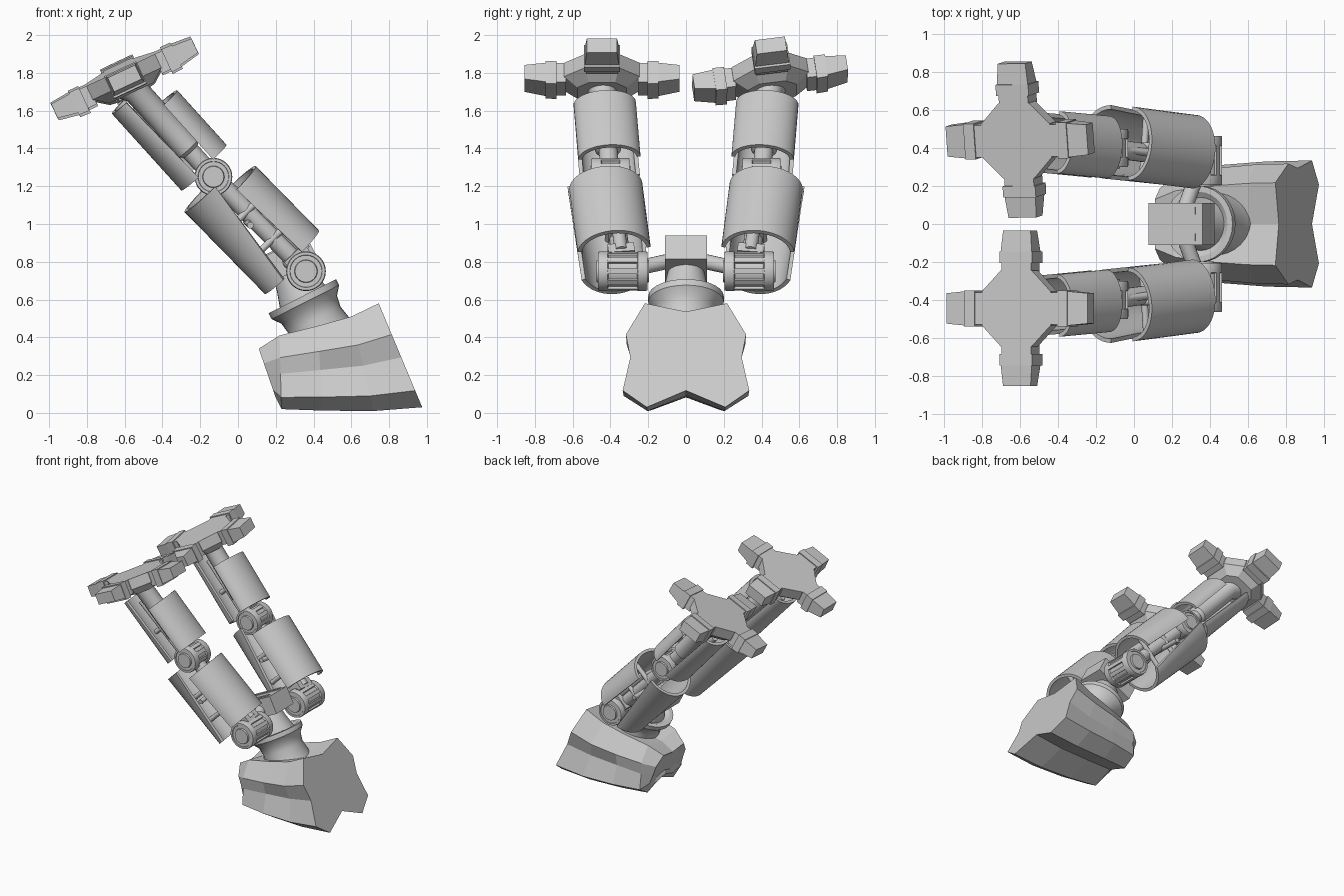
import bpy, bmesh
from math import pi, sin, cos, radians
from mathutils import Vector as V, Matrix

if "Cube" in bpy.data.objects:
    bpy.data.objects.remove(bpy.data.objects["Cube"])

def finish(name, verts, faces, M=Matrix(), smooth=True):
    me = bpy.data.meshes.new(name)
    me.from_pydata([M @ V(v) for v in verts], [], faces)
    bm = bmesh.new(); bm.from_mesh(me)
    bmesh.ops.recalc_face_normals(bm, faces=bm.faces)
    bm.to_mesh(me); bm.free()
    ob = bpy.data.objects.new(name, me)
    bpy.context.collection.objects.link(ob)
    if smooth:
        bpy.ops.object.select_all(action='DESELECT')
        ob.select_set(True)
        bpy.context.view_layer.objects.active = ob
        bpy.ops.object.shade_smooth_by_angle(angle=radians(30))
    return ob

def loft(name, rings, M=Matrix(), smooth=True):
    n = len(rings[0])
    vs = [p for r in rings for p in r]
    fs = [(k*n+i, k*n+(i+1) % n, (k+1)*n+(i+1) % n, (k+1)*n+i)
          for k in range(len(rings)-1) for i in range(n)]
    fs += [tuple(range(n)), tuple(range(len(vs)-n, len(vs)))]
    return finish(name, vs, fs, M, smooth)

def lathe(name, prof, M, n=28):
    # profile of (height, radius) spun around local z
    return loft(name, [[(r*cos(2*pi*i/n), r*sin(2*pi*i/n), h) for i in range(n)] for h, r in prof], M)

def frame(o, x, y, z):
    M = Matrix((V(x).normalized(), V(y).normalized(), V(z).normalized())).transposed().to_4x4()
    M.translation = V(o)
    return M

def along(a, b):
    # local z from a to b, local y close to world y
    t = (V(b)-V(a)).normalized()
    x = V((0, 1, 0)).cross(t).normalized()
    return frame(a, x, t.cross(x), t)

def rod(name, a, b, r, r2=None):
    lathe(name, [(0, r), ((V(b)-V(a)).length, r2 or r)], along(a, b), 18)

def box(name, lo, hi, M):
    loft(name, [[(lo[0], lo[1], z), (hi[0], lo[1], z), (hi[0], hi[1], z), (lo[0], hi[1], z)]
                for z in (lo[2], hi[2])], M, False)

def shell(name, M, sg, off, depth, half, s0, s1, a0, a1, yc=0, th=.022):
    # curved armour plate: part of an ellipse, swept along the limb
    rings = []
    for s, A in ((s0, a0), (s1, a1)):
        ang = [radians(A)*(i/12-1) for i in range(25)]
        outer = [(off+sg*depth*cos(a), yc+half*sin(a), s) for a in ang]
        inner = [(off+sg*(depth-th)*cos(a), yc+(half-th)*sin(a), s) for a in reversed(ang)]
        rings.append(outer+inner)
    loft(name, rings, M)

def joint(name, c, r, h):
    # drum across y with end discs, hub caps and ribs
    M = frame(c, (1, 0, 0), (0, 0, -1), (0, 1, 0))
    lathe(name, [(-h-.008, r*.5), (-h-.008, r*.55), (-h+.004, r*.58), (-h+.004, r*.8), (-h, r*.82), (-h, r*.96),
                 (-h+.01, r), (-h+.05, r), (-h+.055, r*.88), (h-.055, r*.88), (h-.05, r),
                 (h-.01, r), (h, r*.96), (h, r*.82), (h-.004, r*.8), (h-.004, r*.58), (h+.008, r*.55), (h+.008, r*.5)], M, 32)
    for i in range(10):
        box(name+"_rib", (r*.8, -.015, -h+.03), (r*.98, .015, h-.03), M @ Matrix.Rotation(2*pi*i/10, 4, 'Z'))

# faceted torso: stations of (top xz, bottom xz, half width, side recess)
stations = [((.11, .34), (.2, .08), .2, .95), ((.22, .41), (.23, .02), .27, .95),
            ((.42, .46), (.45, .012), .31, .86), ((.6, .51), (.72, .01), .33, .84),
            ((.745, .58), (.975, .03), .335, .88)]
rings = []
for (xt, zt), (xb, zb), w, rec in stations:
    half = [(.65, 0), (.95, .3), (rec, .52), (1, .84), (.62, 1)]
    sec = [(0, .08)] + half + [(0, .84)] + [(-y, t) for y, t in reversed(half)]
    rings.append([(xt+(xb-xt)*t, y*w, zt+(zb-zt)*t) for y, t in sec])
c = V((.17, 0, .22))
rings.insert(0, [tuple(c+(V(p)-V((.15, 0, .22)))*.7) for p in rings[0]])  # recessed front end
loft("torso", rings, smooth=False)

# waist collar and pelvis block, tilted with the torso
W = frame((.35, 0, .6), (.89, 0, .45), (0, 1, 0), (-.45, 0, .89))
lathe("waist_collar", [(-.24, .18), (-.12, .155), (-.06, .165), (-.015, .2), (.02, .2),
                       (.02, .17), (.0, .14), (.1, .11), (.19, .09)], W)
P = frame((.25, 0, .805), (.89, 0, .45), (0, 1, 0), (-.45, 0, .89))
box("pelvis_block", (-.16, -.11, -.07), (.16, .11, .07), P)
for y in (-.07, .07):
    box("pelvis_ridge", (-.15, y-.02, .06), (.12, y+.02, .077), P)

def foot(side, M):
    # octagonal plate narrowing towards the ankle
    def octa(a, b, z):
        return [(a, -b, z), (a, b, z), (b, a, z), (-b, a, z), (-a, b, z), (-a, -b, z), (-b, -a, z), (b, -a, z)]
    loft(side+"_foot_plate", [octa(.13, .07, -.085), octa(.2, .09, -.03), octa(.2, .09, .05)], M, False)
    for k in range(4):
        R = M @ Matrix.Rotation(k*pi/2, 4, 'Z')
        toe = [(.19, .085, -.06, .05), (.24, .085, -.06, .05), (.24, .095, -.075, .057),
               (.30, .095, -.072, .057), (.30, .09, -.06, .05), (.41, .08, -.04, .042)]
        loft(side+"_toe", [[(x, -w, lo), (x, w, lo), (x, w, hi), (x, -w, hi)] for x, w, lo, hi in toe], R, False)

for side, s in (("left", 1), ("right", -1)):
    hip, knee, sole = V((.36, s*.335, .75)), V((-.13, s*.4, 1.25)), V((-.6, s*.445, 1.77))
    rod(side+"_hip_axle", (.26, s*.06, .81), hip, .04)
    joint(side+"_hip_joint", hip, .105, .13)
    joint(side+"_knee_joint", knee, .1, .1)

    # thigh: bone, pistons, two armour shells and cross struts
    T = along(hip, knee)
    rod(side+"_thigh_bone", hip, knee, .05)
    rod(side+"_thigh_piston", T @ V((.07, 0, .08)), T @ V((.06, 0, .42)), .035)
    rod(side+"_thigh_piston_rod", T @ V((.06, 0, .4)), T @ V((.02, 0, .66)), .02)
    yc = s*.035
    shell(side+"_thigh_front_shell", T, -1, -.03, .21, .195, .07, .68, 65, 90, yc)
    shell(side+"_thigh_rear_shell", T, 1, .04, .16, .195, .11, .59, 84, 90, yc)
    for z in (.25, .45):
        rod(side+"_thigh_strut", T @ V((-.23, yc, z)), T @ V((.19, yc, z)), .018)
    rod(side+"_thigh_cross_strut", T @ V((-.04, yc-.17, .4)), T @ V((-.04, yc+.17, .4)), .018)
    box(side+"_hip_bracket", (-.05, -.07, .06), (.09, .07, .12), T)

    # shin: thick tube, thinner piston and two shells
    S = along(knee, sole)
    rod(side+"_shin_bone", knee, sole, .05)
    lathe(side+"_shin_tube", [(.18, .05), (.2, .07), (.6, .07), (.66, .1)], S)
    rod(side+"_shin_piston", S @ V((-.07, 0, .1)), S @ V((-.09, 0, .55)), .025)
    shell(side+"_shin_front_shell", S, -1, -.06, .115, .16, .06, .61, 90, 80)
    shell(side+"_shin_rear_shell", S, 1, .06, .105, .165, .08, .47, 90, 90)
    rod(side+"_shin_strut", S @ V((-.16, 0, .3)), S @ V((.15, 0, .3)), .018)

    # the left foot is slightly rolled and turned
    F = frame(sole, (.906, 0, .423), (0, 1, 0), (-.423, 0, .906))
    if s > 0:
        F = (Matrix.Translation(sole) @ Matrix.Rotation(radians(7), 4, 'X')
             @ Matrix.Rotation(radians(4), 4, 'Z') @ Matrix.Translation(-sole) @ F)
    foot(side, F)
